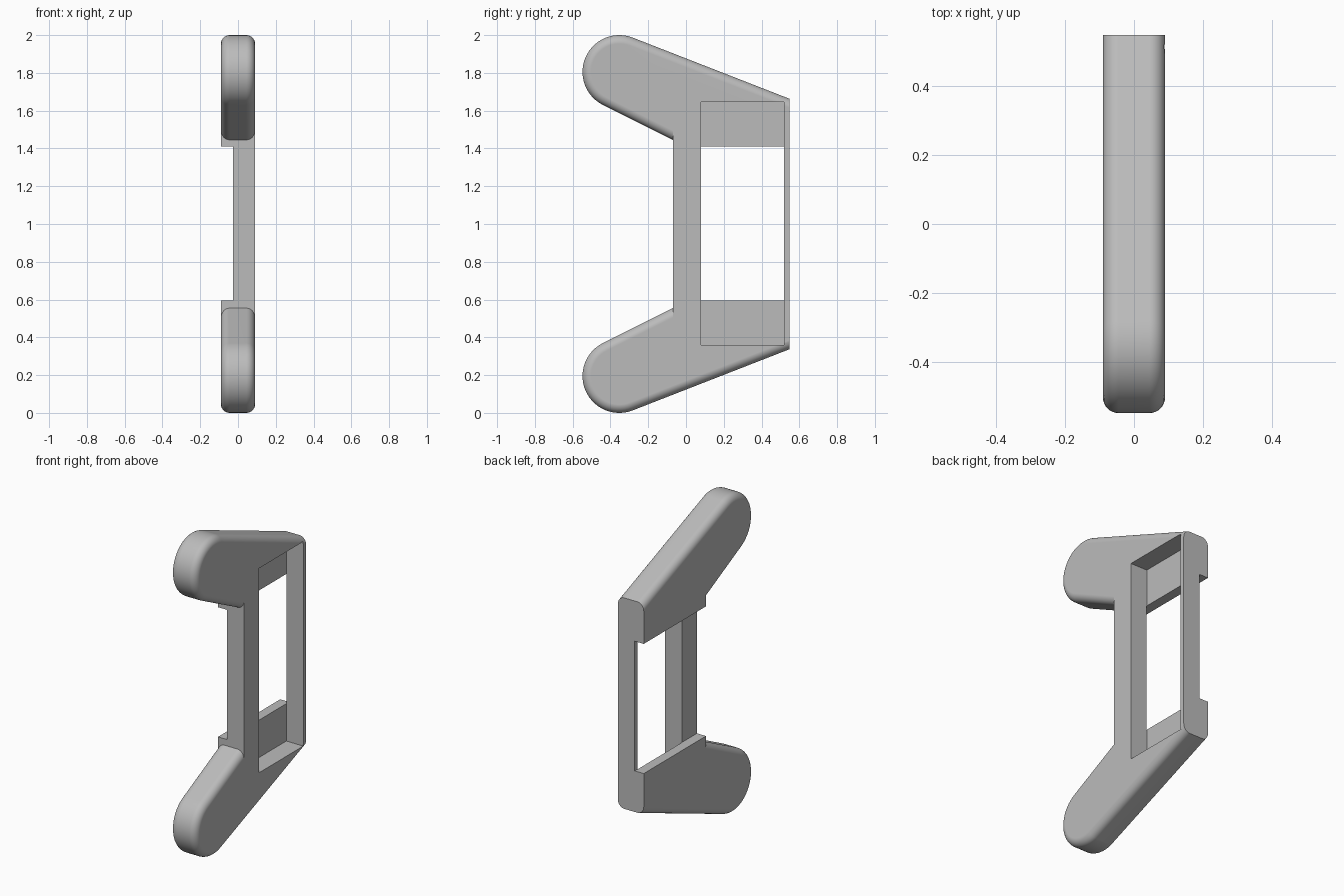
import bpy
import bmesh
from math import sin, cos, tan, atan, pi

if "Cube" in bpy.data.objects:
    bpy.data.objects.remove(bpy.data.objects["Cube"], do_unlink=True)

HALF = 0.09           # half thickness
FILLET = 0.045        # rounding of the arm edges
FRONT, BACK = -0.07, 0.548
TIP_Y, TIP_R = -0.353, 0.195
OUTER, INNER = atan(0.39), atan(0.5)   # slopes of the arm edges

grey = bpy.data.materials.new("grey")
grey.use_nodes = True
grey.diffuse_color = (0.5, 0.5, 0.5, 1)
grey.node_tree.nodes["Principled BSDF"].inputs["Base Color"].default_value = (0.5, 0.5, 0.5, 1)


def profile(inset):
    """Side outline (y, z), with the arm edges moved inwards."""
    r = TIP_R - inset
    start, end = OUTER - pi / 2, INNER + pi / 2 - 2 * pi
    n = 28
    arc = []
    for i in range(n + 1):
        a = start + (end - start) * i / n
        arc.append((TIP_Y + r * cos(a), TIP_R + r * sin(a)))
    first, last = arc[0], arc[-1]
    low = [(BACK, first[1] + (BACK - first[0]) * tan(OUTER))]
    low += arc
    low.append((FRONT, last[1] + (FRONT - last[0]) * tan(INNER)))
    return low + [(y, 2 - z) for y, z in reversed(low)]


def box(name, lo, hi):
    bpy.ops.mesh.primitive_cube_add(size=1, location=[(a + b) / 2 for a, b in zip(lo, hi)])
    ob = bpy.context.object
    ob.name = name
    ob.scale = [b - a for a, b in zip(lo, hi)]
    ob.hide_render = True
    return ob


# Bracket body: outline lofted across the thickness with quarter-round edges
steps = 8
half_levels = []
for i in range(steps + 1):
    a = pi / 2 * i / steps
    half_levels.append((HALF - FILLET + FILLET * sin(a), FILLET * (1 - cos(a))))
levels = [(-x, d) for x, d in reversed(half_levels)] + half_levels

bm = bmesh.new()
rings = [[bm.verts.new((x, y, z)) for y, z in profile(d)] for x, d in levels]
count = len(rings[0])
for r0, r1 in zip(rings, rings[1:]):
    for i in range(count):
        j = (i + 1) % count
        bm.faces.new((r0[i], r0[j], r1[j], r1[i]))
bm.faces.new(rings[0])
bm.faces.new(rings[-1])
bmesh.ops.recalc_face_normals(bm, faces=bm.faces)
mesh = bpy.data.meshes.new("bracket_body")
bm.to_mesh(mesh)
bm.free()
body = bpy.data.objects.new("bracket_body", mesh)
bpy.context.collection.objects.link(body)
mesh.materials.append(grey)

# Rear slot across the middle, and the pocket that opens into it
cutters = [
    box("slot_cutter", (-0.3, -0.8, 0.595), (-0.027, 0.8, 1.41)),
    box("pocket_cutter", (-0.028, 0.08, 0.36), (0.3, 0.52, 1.645)),
]
bpy.ops.object.select_all(action="DESELECT")
bpy.context.view_layer.objects.active = body
body.select_set(True)
for cutter in cutters:
    mod = body.modifiers.new(cutter.name, "BOOLEAN")
    mod.operation = "DIFFERENCE"
    mod.solver = "EXACT"
    mod.object = cutter
    bpy.ops.object.modifier_apply(modifier=mod.name)
    bpy.data.objects.remove(cutter, do_unlink=True)

# Smooth rounded edges, flat broad faces
bpy.ops.object.shade_smooth_by_angle(angle=pi / 6)
normals = body.modifiers.new("face_weighting", "WEIGHTED_NORMAL")
normals.keep_sharp = True
